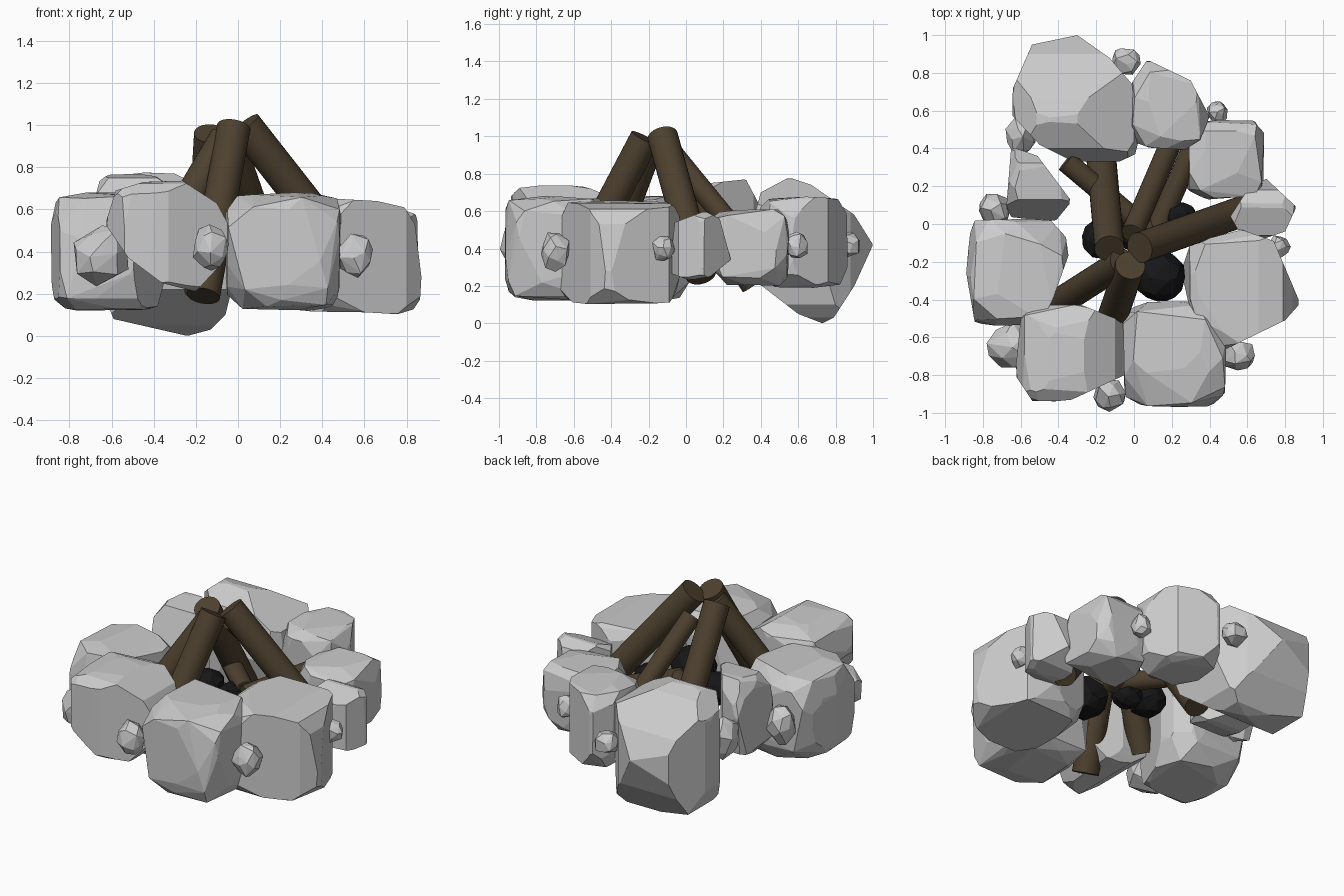
import bpy, bmesh, math, random
from mathutils import Vector, Euler

if "Cube" in bpy.data.objects:
    bpy.data.objects.remove(bpy.data.objects["Cube"])


def material(name, rgb):
    m = bpy.data.materials.new(name)
    m.diffuse_color = (*rgb, 1)
    m.use_nodes = True
    m.node_tree.nodes["Principled BSDF"].inputs["Base Color"].default_value = m.diffuse_color
    return m


wood = material("wood", (0.075, 0.052, 0.028))
char = material("charcoal", (0.008, 0.008, 0.009))


def hull(pts):
    bm = bmesh.new()
    for q in pts:
        bm.verts.new(q)
    bmesh.ops.remove_doubles(bm, verts=bm.verts[:], dist=0.002)
    bmesh.ops.convex_hull(bm, input=bm.verts[:])
    bmesh.ops.delete(bm, geom=[v for v in bm.verts if not v.link_faces], context='VERTS')
    return bm


def clip(bm, axes, outline):
    """Trim a convex stone to a convex outline drawn on the two given axes."""
    mid = sum((Vector(q) for q in outline), Vector((0, 0))) / len(outline)
    for a, b in zip(outline, outline[1:] + outline[:1]):
        a, b = Vector(a), Vector(b)
        n2 = Vector((b.y - a.y, a.x - b.x))
        if n2.dot(a - mid) < 0:
            n2 = -n2
        co, no = Vector((0, 0, 0)), Vector((0, 0, 0))
        for k in range(2):
            co[axes[k]], no[axes[k]] = a[k], n2[k]
        bmesh.ops.bisect_plane(bm, geom=bm.verts[:] + bm.edges[:] + bm.faces[:], dist=1e-5,
                               plane_co=co, plane_no=no.normalized(), clear_outer=True)
        pts = [v.co.copy() for v in bm.verts]
        bm.free()
        bm = hull(pts)
    return bm


TOP, FRONT, SIDE = (0, 1), (0, 2), (1, 2)


def rock(name, lo, hi, seed, p=5, rot=(0, 0, 0), n=60, jitter=0.03, cuts=(), mat=None):
    """Chipped stone: hull of a jittered rounded box, fitted to lo..hi, then trimmed."""
    rng = random.Random(seed)
    turn = Euler([math.radians(a) for a in rot]).to_matrix()
    spin = Euler([rng.uniform(0, 6.28) for _ in range(3)]).to_matrix()
    pts = []
    for i in range(n):
        z = 1 - 2 * (i + 0.5) / n
        a = i * 2.39996 + rng.uniform(-0.25, 0.25)
        r = math.sqrt(1 - z * z)
        d = spin @ Vector((r * math.cos(a), r * math.sin(a), z))
        d /= sum(abs(c) ** p for c in d) ** (1 / p)
        pts.append(turn @ (d * (1 + rng.uniform(-jitter, jitter))))
    mn = [min(q[k] for q in pts) for k in range(3)]
    mx = [max(q[k] for q in pts) for k in range(3)]
    bm = hull([[lo[k] + (q[k] - mn[k]) / (mx[k] - mn[k]) * (hi[k] - lo[k])
                for k in range(3)] for q in pts])
    for axes, outline in cuts:
        bm = clip(bm, axes, outline)
    bmesh.ops.dissolve_limit(bm, angle_limit=math.radians(7),
                             verts=bm.verts[:], edges=bm.edges[:])
    bmesh.ops.recalc_face_normals(bm, faces=bm.faces[:])
    me = bpy.data.meshes.new(name)
    bm.to_mesh(me)
    bm.free()
    ob = bpy.data.objects.new(name, me)
    bpy.context.collection.objects.link(ob)
    if mat:
        me.materials.append(mat)


def log(name, top, bottom, radius):
    """Straight round log between two end centres."""
    a, b = Vector(top), Vector(bottom)
    bpy.ops.mesh.primitive_cylinder_add(vertices=28, radius=radius, depth=(a - b).length,
                                        location=(a + b) / 2)
    ob = bpy.context.object
    ob.name = name
    ob.rotation_euler = (a - b).to_track_quat('Z', 'Y').to_euler()
    ob.data.materials.append(wood)
    bpy.ops.object.shade_smooth_by_angle(angle=math.radians(40))


# Ring of large stones, each trimmed to its outline
rock("stone_back_left", (-0.65, 0.31, 0.0), (0.03, 1.0, 0.78), 10, 9, n=110, cuts=[
    (TOP, [(-0.3, 1.0), (-0.54, 0.95), (-0.64, 0.72), (-0.65, 0.58), (-0.5, 0.42),
           (-0.3, 0.32), (-0.12, 0.31), (0.03, 0.38), (-0.01, 0.74), (-0.13, 0.88)]),
    (SIDE, [(0.33, 0.45), (0.4, 0.7), (0.55, 0.78), (0.67, 0.74), (0.9, 0.58), (1.0, 0.42),
            (0.9, 0.2), (0.79, 0.03), (0.73, 0.0), (0.6, 0.05), (0.38, 0.22)]),
    (FRONT, [(-0.65, 0.65), (-0.5, 0.78), (-0.3, 0.77), (0.0, 0.62), (0.03, 0.45),
             (-0.06, 0.1), (-0.13, 0.03), (-0.24, 0.0), (-0.59, 0.08), (-0.64, 0.2)])])
rock("stone_back_right", (-0.02, 0.39, 0.19), (0.40, 0.87, 0.68), 11, 7, n=80, cuts=[
    (TOP, [(-0.02, 0.41), (0.33, 0.39), (0.40, 0.57), (0.3, 0.76), (0.07, 0.87),
           (-0.01, 0.75)])])
rock("stone_right_back", (0.28, 0.13, 0.20), (0.69, 0.55, 0.61), 12, 8, n=80)
rock("stone_right_mid", (0.51, -0.09, 0.23), (0.86, 0.24, 0.60), 13, 7, n=80, cuts=[
    (TOP, [(0.51, 0.04), (0.55, -0.03), (0.68, -0.08), (0.8, -0.04), (0.86, 0.09),
           (0.7, 0.24), (0.6, 0.18)]),
    (SIDE, [(-0.09, 0.27), (0.02, 0.23), (0.13, 0.25), (0.24, 0.34), (0.18, 0.56),
            (0.1, 0.6), (-0.06, 0.54)])])
rock("stone_right_front", (0.25, -0.68, 0.10), (0.88, -0.03, 0.66), 14, 10, n=90, cuts=[
    (TOP, [(0.3, -0.1), (0.57, -0.03), (0.74, -0.09), (0.88, -0.42), (0.8, -0.51),
           (0.45, -0.68), (0.3, -0.47), (0.25, -0.25)]),
    (FRONT, [(0.25, 0.12), (0.84, 0.1), (0.88, 0.2), (0.84, 0.53), (0.79, 0.61),
             (0.66, 0.64), (0.3, 0.66)])])
rock("stone_front_right", (-0.06, -0.97, 0.12), (0.49, -0.41, 0.68), 15, 8, n=80)
rock("stone_front_left", (-0.63, -0.95, 0.21), (-0.03, -0.42, 0.74), 16, 8, n=90, cuts=[
    (FRONT, [(-0.63, 0.53), (-0.58, 0.69), (-0.45, 0.73), (-0.27, 0.74), (-0.1, 0.63),
             (-0.03, 0.5), (-0.08, 0.34), (-0.2, 0.21), (-0.36, 0.25), (-0.52, 0.37)]),
    (TOP, [(-0.6, -0.5), (-0.52, -0.43), (-0.3, -0.42), (-0.05, -0.52), (-0.05, -0.8),
           (-0.33, -0.93), (-0.53, -0.95), (-0.63, -0.8)])])
rock("stone_left_front", (-0.89, -0.54, 0.12), (-0.34, 0.03, 0.68), 17, 8, n=80, cuts=[
    (TOP, [(-0.86, 0.02), (-0.45, 0.03), (-0.36, -0.07), (-0.34, -0.22), (-0.43, -0.4),
           (-0.48, -0.54), (-0.84, -0.54), (-0.89, -0.25)])])
rock("stone_left_back", (-0.68, 0.01, 0.26), (-0.33, 0.41, 0.77), 18, 7, n=80, cuts=[
    (TOP, [(-0.65, 0.41), (-0.51, 0.36), (-0.33, 0.12), (-0.42, 0.01), (-0.68, 0.04)]),
    (SIDE, [(0.01, 0.4), (0.13, 0.75), (0.32, 0.77), (0.41, 0.6), (0.35, 0.3),
            (0.2, 0.26), (0.06, 0.3)])])

# Pebbles wedged in the outer gaps: centre and half size
pebbles = [
    ((-0.04, 0.86, 0.42), (0.075, 0.07, 0.07)),
    ((0.44, 0.59, 0.42), (0.055, 0.06, 0.07)),
    ((0.77, -0.12, 0.40), (0.06, 0.06, 0.065)),
    ((0.56, -0.70, 0.38), (0.08, 0.075, 0.105)),
    ((-0.13, -0.91, 0.42), (0.085, 0.085, 0.11)),
    ((-0.65, -0.64, 0.38), (0.13, 0.12, 0.145)),
    ((-0.74, 0.08, 0.42), (0.08, 0.08, 0.12)),
    ((-0.60, 0.47, 0.45), (0.08, 0.11, 0.13)),
]
for i, (c, h) in enumerate(pebbles):
    c, h = Vector(c), Vector(h)
    rock(f"pebble_{i + 1}", c - h, c + h, 40 + i, 3.2, (20, 10, 30 * i), n=24, jitter=0.06)

# Leaning logs, then two lying on the coals
log("log_right", (0.03, -0.125, 1.0), (0.61, 0.08, 0.26), 0.082)
log("log_back", (-0.13, -0.13, 0.96), (-0.175, 0.37, 0.21), 0.079)
log("log_front", (-0.02, -0.22, 0.99), (-0.165, -0.64, 0.19), 0.08)
log("log_front_left", (-0.06, -0.20, 0.94), (-0.42, -0.43, 0.33), 0.075)
log("log_back_right", (-0.01, -0.05, 0.88), (0.20, 0.44, 0.28), 0.058)
log("lying_log_right", (0.10, -0.08, 0.44), (0.31, 0.40, 0.50), 0.057)
log("lying_log_left", (0.08, -0.04, 0.45), (-0.36, 0.33, 0.51), 0.057)

# Charcoal lumps under the logs
coals = [
    ((0.14, -0.28, 0.43), 0.13),
    ((-0.17, -0.08, 0.44), 0.105),
    ((0.24, 0.03, 0.45), 0.085),
    ((0.0, -0.06, 0.40), 0.09),
]
for i, (c, r) in enumerate(coals):
    c, h = Vector(c), Vector((r, r, r * 0.9))
    rock(f"coal_{i + 1}", c - h, c + h, 70 + i, 2.4, n=40, jitter=0.05, mat=char)
